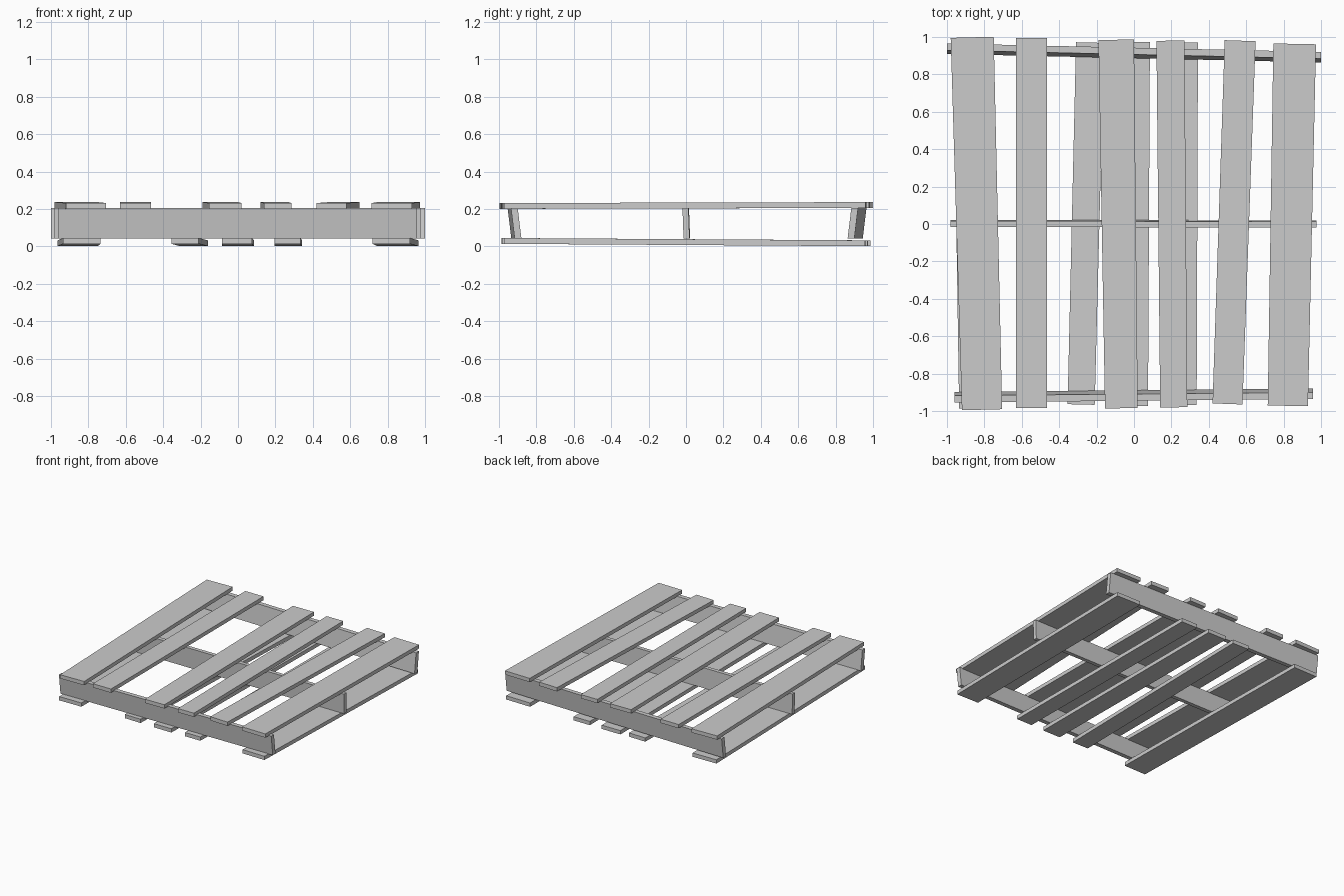
import bpy, bmesh

if "Cube" in bpy.data.objects:
    bpy.data.objects.remove(bpy.data.objects["Cube"])


def box_object(name, place):
    """Unit cube whose corners are moved by place(sx, sy, sz), signs -1 / +1."""
    bm = bmesh.new()
    bmesh.ops.create_cube(bm, size=2.0)
    for v in bm.verts:
        v.co = place(*v.co)
    bmesh.ops.recalc_face_normals(bm, faces=bm.faces)
    mesh = bpy.data.meshes.new(name)
    bm.to_mesh(mesh)
    bm.free()
    obj = bpy.data.objects.new(name, mesh)
    bpy.context.collection.objects.link(obj)


def slat(name, front, back, z_front, z_back, thick=0.031):
    """Plank along y; front and back are (left x, right x, y)."""
    mid_f, mid_b = (front[0] + front[1]) / 2, (back[0] + back[1]) / 2
    skew = (mid_b - mid_f) / (back[2] - front[2])

    def place(sx, sy, sz):
        x0, x1, y = back if sy > 0 else front
        z = z_back if sy > 0 else z_front
        half = sx * (x1 - x0) / 2
        return ((x0 + x1) / 2 + half, y - half * skew, z + sz * thick / 2)
    box_object(name, place)


def stringer(name, left, right, lean, thick=0.036, z0=0.042, z1=0.206):
    """Upright board along x; ends are (x, y), top shifted in y by lean."""
    skew = (right[1] - left[1]) / (right[0] - left[0])

    def place(sx, sy, sz):
        x, y = right if sx > 0 else left
        t = sy * thick / 2
        return (x - t * skew, y + t + sz * lean / 2, (z0 + z1) / 2 + sz * (z1 - z0) / 2)
    box_object(name, place)


# Deck boards on top
top = [
    ((-0.92, -0.705, -0.993), (-0.98, -0.75, 0.998)),
    ((-0.63, -0.465, -0.985), (-0.63, -0.465, 0.995)),
    ((-0.155, 0.02, -0.985), (-0.19, 0.00, 0.985)),
    ((0.14, 0.285, -0.98), (0.12, 0.27, 0.98)),
    ((0.42, 0.58, -0.962), (0.485, 0.65, 0.98)),
    ((0.715, 0.93, -0.972), (0.745, 0.973, 0.963)),
]
for i, (f, b) in enumerate(top):
    slat(f"top_slat_{i + 1}", f, b, 0.216, 0.221)

# Boards underneath
bottom = [
    ((-0.935, -0.735, -0.985), (-0.965, -0.75, 0.985)),
    ((-0.355, -0.21, -0.965), (-0.31, -0.16, 0.97)),
    ((-0.085, 0.075, -0.972), (-0.085, 0.085, 0.973)),
    ((0.195, 0.335, -0.967), (0.195, 0.342, 0.97)),
    ((0.72, 0.92, -0.97), (0.745, 0.965, 0.958)),
]
for i, (f, b) in enumerate(bottom):
    slat(f"bottom_slat_{i + 1}", f, b, 0.029, 0.0165)

# Three upright stringers between the layers
stringer("front_stringer", (-0.96, -0.926), (0.957, -0.908), -0.02)
stringer("middle_stringer", (-0.98, 0.003), (0.975, 0.0), -0.006, thick=0.032)
stringer("back_stringer", (-1.0, 0.937), (1.0, 0.892), 0.02)
